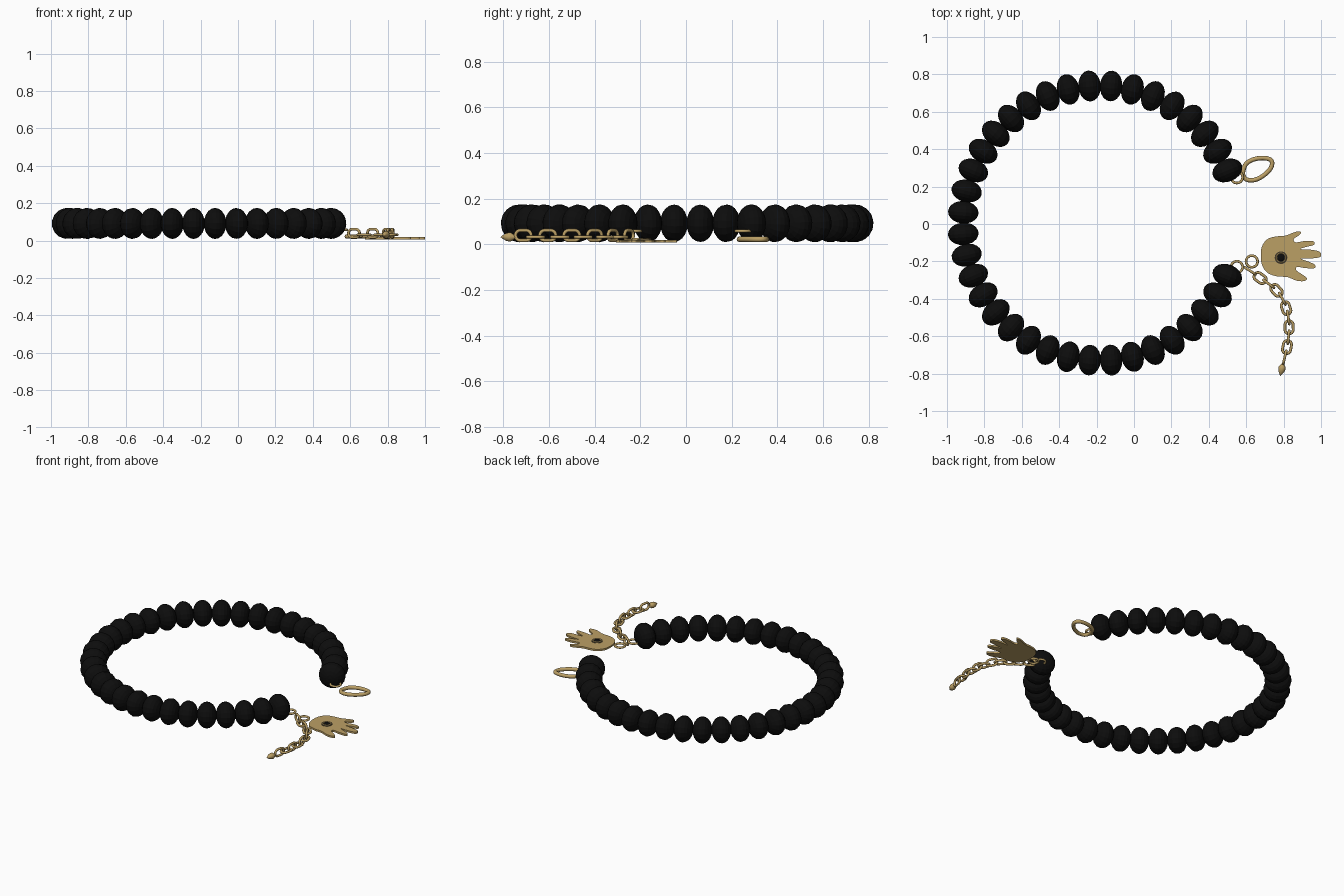
import bpy, bmesh, math, random
from mathutils import Vector, Matrix

if "Cube" in bpy.data.objects:
    bpy.data.objects.remove(bpy.data.objects["Cube"])

random.seed(4)


def material(name, rgb):
    m = bpy.data.materials.new(name)
    m.diffuse_color = (*rgb, 1)
    m.use_nodes = True
    m.node_tree.nodes["Principled BSDF"].inputs["Base Color"].default_value = m.diffuse_color
    return m


BLACK = material("matte black", (0.004, 0.004, 0.004))
GOLD = material("antique gold", (0.50, 0.35, 0.13))
BRONZE = material("dark bronze", (0.09, 0.07, 0.04))


def add(name, mesh, mat, matrix=Matrix(), smooth=True):
    mesh.materials.clear()
    mesh.materials.append(mat)
    for p in mesh.polygons:
        p.use_smooth = smooth
    ob = bpy.data.objects.new(name, mesh)
    ob.matrix_world = matrix
    bpy.context.collection.objects.link(ob)
    return ob


def from_bmesh(name, bm):
    me = bpy.data.meshes.new(name)
    bm.to_mesh(me)
    bm.free()
    return me


def spline(pts, n=6):
    """Closed Catmull-Rom curve through 2D points."""
    out = []
    k = len(pts)
    for i in range(k):
        a, b, c, d = (Vector(pts[(i + j) % k]) for j in (-1, 0, 1, 2))
        for s in range(n):
            t = s / n
            out.append(0.5 * (2 * b + (c - a) * t + (2 * a - 5 * b + 4 * c - d) * t * t
                              + (3 * b - a - 3 * c + d) * t ** 3))
    return out


def wire_loop(name, pts, radius):
    """Round wire following a closed 2D path."""
    bm = bmesh.new()
    k, sides = len(pts), 10
    rings = []
    for i, p in enumerate(pts):
        t = (Vector(pts[(i + 1) % k]) - Vector(pts[i - 1])).normalized()
        nrm = Vector((t.y, -t.x))
        ring = []
        for j in range(sides):
            a = 2 * math.pi * j / sides
            q = Vector(p) + nrm * radius * math.cos(a)
            ring.append(bm.verts.new((q.x, q.y, radius * math.sin(a))))
        rings.append(ring)
    for i in range(k):
        r, s = rings[i], rings[(i + 1) % k]
        for j in range(sides):
            bm.faces.new((r[j], s[j], s[(j + 1) % sides], r[(j + 1) % sides]))
    bmesh.ops.recalc_face_normals(bm, faces=bm.faces)
    return from_bmesh(name, bm)


def circle(r, n=28):
    return [(r * math.cos(2 * math.pi * i / n), r * math.sin(2 * math.pi * i / n)) for i in range(n)]


def lathe(name, profile, n=20):
    """Spin (radius, z) points round z."""
    bm = bmesh.new()
    vs = [bm.verts.new((r, 0, z)) for r, z in profile]
    es = [bm.edges.new(e) for e in zip(vs, vs[1:])]
    bmesh.ops.spin(bm, geom=vs + es, axis=(0, 0, 1), cent=(0, 0, 0), steps=n, angle=2 * math.pi)
    bmesh.ops.remove_doubles(bm, verts=bm.verts, dist=1e-5)
    bmesh.ops.recalc_face_normals(bm, faces=bm.faces)
    return from_bmesh(name, bm)


# Faceted beads on an open circle
bm = bmesh.new()
bmesh.ops.create_uvsphere(bm, u_segments=16, v_segments=10, radius=1)
bmesh.ops.scale(bm, vec=(0.083, 0.083, 0.06), verts=bm.verts)
bead = from_bmesh("bead", bm)
for i in range(36):
    a = math.radians(22.5 + 9 * i)
    at = Matrix.Translation((-0.18 + 0.735 * math.cos(a), 0.005 + 0.735 * math.sin(a), 0.092))
    turn = Matrix.Rotation(a, 4, 'Z') @ Matrix.Rotation(math.pi / 2, 4, 'X')
    roll = Matrix.Rotation(random.uniform(0, math.pi), 4, 'Z')
    add(f"bead_{i + 1}", bead, BLACK, at @ turn @ roll, smooth=False)

# Jump rings at both ends
ring = wire_loop("jump_ring", circle(0.031), 0.007)
for name, loc in (("clasp_ring", (0.55, 0.25, 0.058)), ("chain_ring", (0.55, -0.23, 0.058)),
                  ("charm_ring", (0.63, -0.20, 0.022))):
    add(name, ring, GOLD, Matrix.Translation(loc))

# Teardrop clasp loop
clasp = [(0.582, 0.27), (0.60, 0.322), (0.645, 0.347), (0.70, 0.352), (0.735, 0.338),
         (0.733, 0.302), (0.70, 0.265), (0.65, 0.237), (0.602, 0.238)]
add("clasp_loop", wire_loop("clasp_loop", spline(clasp), 0.012), GOLD, Matrix.Translation((0, 0, 0.022)))

# Extension chain: links alternate upright and flat
link = wire_loop("chain_link", [(x * 1.0 + math.copysign(0.013, x), y) for x, y in
                                circle(0.022, 26)], 0.0075)
path = [(0.57, -0.222), (0.62, -0.25), (0.674, -0.289), (0.72, -0.32), (0.762, -0.355), (0.793, -0.40),
        (0.813, -0.45), (0.825, -0.50), (0.829, -0.552), (0.826, -0.605), (0.818, -0.658),
        (0.806, -0.712), (0.796, -0.76)]
for i in range(1, len(path) - 1):
    d = Vector(path[i + 1]) - Vector(path[i - 1])
    upright = i % 2 == 1
    m = Matrix.Translation((*path[i], 0.039 if upright else 0.032)) @ Matrix.Rotation(math.atan2(d.y, d.x), 4, 'Z')
    if upright:
        m = m @ Matrix.Rotation(math.pi / 2, 4, 'X')
    add(f"chain_link_{i}", link, GOLD, m)

# Pointed drop at the chain end
drop = lathe("chain_drop", [(0, 0.038), (0.007, 0.034), (0.009, 0.026), (0.018, 0.014), (0.02, 0.004),
                            (0.016, -0.012), (0.007, -0.027), (0, -0.036)])
aim = Vector((0.012, 0.05, 0)).to_track_quat('Z', 'Y').to_matrix().to_4x4()
add("chain_drop", drop, GOLD, Matrix.Translation((0.79, -0.777, 0.032)) @ aim)

# Flat hand charm
hand = [(0.678, -0.18), (0.684, -0.12), (0.715, -0.08), (0.765, -0.066), (0.81, -0.062),
        (0.86, -0.043), (0.89, -0.04), (0.888, -0.056), (0.855, -0.08), (0.865, -0.098),
        (0.92, -0.09), (0.962, -0.094), (0.96, -0.112), (0.915, -0.124), (0.89, -0.134),
        (0.94, -0.137), (0.992, -0.148), (0.997, -0.175), (0.95, -0.184), (0.893, -0.185),
        (0.93, -0.2), (0.967, -0.218), (0.965, -0.236), (0.92, -0.236), (0.872, -0.23),
        (0.868, -0.248), (0.90, -0.27), (0.925, -0.29), (0.91, -0.305), (0.87, -0.303),
        (0.82, -0.284), (0.765, -0.28), (0.715, -0.262), (0.687, -0.225)]
bm = bmesh.new()
face = bm.faces.new([bm.verts.new((p.x, p.y, 0.007)) for p in spline(hand, 4)])
new = bmesh.ops.extrude_face_region(bm, geom=[face])["geom"]
bmesh.ops.translate(bm, vec=(0, 0, 0.012), verts=[g for g in new if isinstance(g, bmesh.types.BMVert)])
bmesh.ops.triangulate(bm, faces=[f for f in bm.faces if len(f.verts) > 4])
bmesh.ops.recalc_face_normals(bm, faces=bm.faces)
add("hand_charm", from_bmesh("hand_charm", bm), GOLD, smooth=False)

# Round eye set in the palm
eye = Matrix.Translation((0.786, -0.18, 0.019))
add("eye_plate", lathe("eye_plate", [(0, 0), (0.034, 0), (0.034, 0.003), (0, 0.003)], 28), BRONZE, eye, False)
add("eye_rim", wire_loop("eye_rim", circle(0.025), 0.004), GOLD, eye @ Matrix.Translation((0, 0, 0.002)))
add("eye_stone", lathe("eye_stone", [(0, 0.008), (0.01, 0.0075), (0.018, 0.005), (0.021, 0.002)], 24), BLACK, eye)
